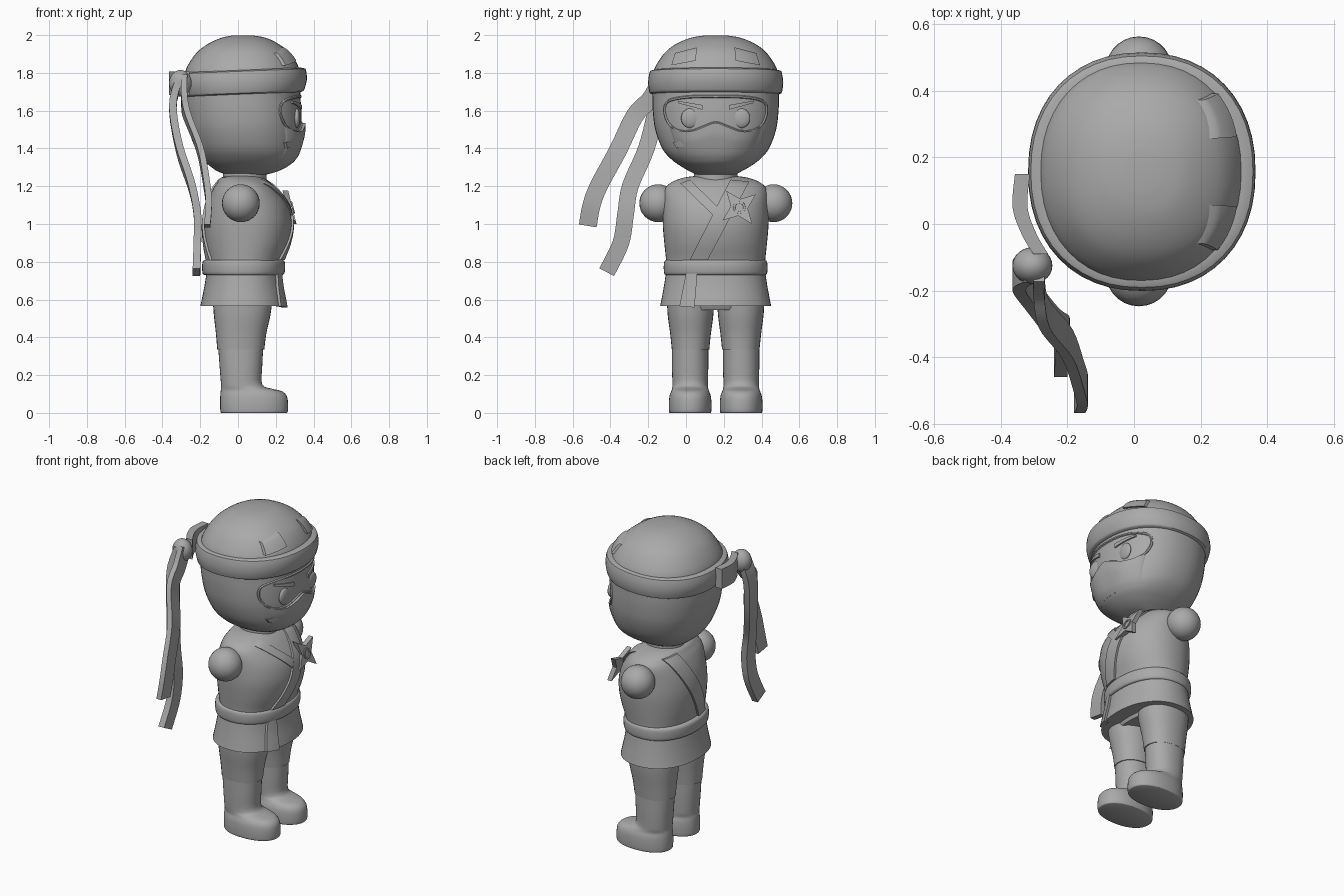
import bpy, bmesh, math
from mathutils import Vector

if "Cube" in bpy.data.objects:
    bpy.data.objects.remove(bpy.data.objects["Cube"])

CY = 0.157   # side-to-side middle of the body, which faces +x
grey = bpy.data.materials.new("plain_grey")
grey.diffuse_color = (0.4, 0.4, 0.4, 1)
grey.use_nodes = True
grey.node_tree.nodes["Principled BSDF"].inputs["Base Color"].default_value = grey.diffuse_color


def finish(name, bm, angle=40):
    bmesh.ops.recalc_face_normals(bm, faces=bm.faces)
    me = bpy.data.meshes.new(name)
    bm.to_mesh(me)
    bm.free()
    ob = bpy.data.objects.new(name, me)
    bpy.context.collection.objects.link(ob)
    me.materials.append(grey)
    bpy.ops.object.select_all(action='DESELECT')
    ob.select_set(True)
    bpy.context.view_layer.objects.active = ob
    bpy.ops.object.shade_smooth_by_angle(angle=math.radians(angle))


def smooth_path(pts, steps=5, closed=False):
    """Catmull-Rom resampling of tuples of any length."""
    n, out = len(pts), []
    for i in range(n if closed else n - 1):
        ids = [(i + k) % n if closed else min(max(i + k, 0), n - 1) for k in (-1, 0, 1, 2)]
        p = [Vector(pts[k]) for k in ids]
        for t in [s / steps for s in range(steps)]:
            out.append(0.5 * (2 * p[1] + (p[2] - p[0]) * t
                              + (2 * p[0] - 5 * p[1] + 4 * p[2] - p[3]) * t * t
                              + (3 * p[1] - p[0] - 3 * p[2] + p[3]) * t ** 3))
    return out if closed else out + [Vector(pts[-1])]


def skin(bm, rings, closed=False):
    n, m = len(rings), len(rings[0])
    for i in range(n if closed else n - 1):
        a, b = rings[i], rings[(i + 1) % n]
        for j in range(m):
            bm.faces.new((a[j], a[(j + 1) % m], b[(j + 1) % m], b[j]))
    if not closed:
        bm.faces.new(rings[0])
        bm.faces.new(rings[-1])


def loft(name, rings, power=2.2, steps=4, cy=CY, tilt=0, seg=48):
    """Stack of rounded sections: (z, back x, front x, half width)."""
    bm, out = bmesh.new(), []
    for z, x0, x1, hy in smooth_path(rings, steps):
        ring = []
        for k in range(seg):
            c, s = math.cos(2 * math.pi * k / seg), math.sin(2 * math.pi * k / seg)
            px = math.copysign(abs(c) ** (2 / power), c)
            py = math.copysign(abs(s) ** (2 / power), s)
            x = (x0 + x1) / 2 + (x1 - x0) / 2 * px
            ring.append(bm.verts.new((x, cy + hy * py, z + tilt * x)))
        out.append(ring)
    skin(bm, out)
    finish(name, bm)


def surface(rings, y, z, side=1, power=2.2):
    """x of a lofted body's front (side 1) or back (side -1)."""
    pts = smooth_path(rings, 4)
    p = pts[0] if z < pts[0][0] else pts[-1]
    for a, b in zip(pts, pts[1:]):
        if a[0] <= z <= b[0]:
            p = a.lerp(b, (z - a[0]) / max(b[0] - a[0], 1e-6))
            break
    d = min(abs(y - CY) / p[3], 0.985)
    return (p[1] + p[2]) / 2 + side * (p[2] - p[1]) / 2 * (1 - d ** power) ** (1 / power)


def patch(name, rings, where, lift, nu=12, nv=8, side=1, depth=0.03):
    """Raised cloth following a body; where(u, v) -> (y, z)."""
    bm, grid = bmesh.new(), []
    for u in [i / nu for i in range(nu + 1)]:
        grid.append([])
        for v in [j / nv for j in range(nv + 1)]:
            y, z = where(u, v)
            h = lift(u, v) if callable(lift) else lift
            grid[-1].append(bm.verts.new((surface(rings, y, z, side) + side * h, y, z)))
    faces = [bm.faces.new((grid[i][j], grid[i + 1][j], grid[i + 1][j + 1], grid[i][j + 1]))
             for i in range(nu) for j in range(nv)]
    ext = bmesh.ops.extrude_face_region(bm, geom=faces, use_keep_orig=True)["geom"]
    bmesh.ops.translate(bm, vec=(-side * depth, 0, 0),
                        verts=[g for g in ext if isinstance(g, bmesh.types.BMVert)])
    finish(name, bm)


def quad(a, b, c, d):
    """Bilinear map over four (y, z) corners."""
    a, b, c, d = map(Vector, (a, b, c, d))
    return lambda u, v: a.lerp(b, u).lerp(d.lerp(c, u), v)


def ribbon(name, path, w, t):
    pts, bm, out = smooth_path(path, 5), bmesh.new(), []
    for i, p in enumerate(pts):
        d = pts[min(i + 1, len(pts) - 1)] - pts[max(i - 1, 0)]
        side = Vector((0, -d.z, d.y)).normalized() * w / 2
        thick = Vector((t / 2, 0, 0))
        out.append([bm.verts.new(p + q) for q in
                    (side + thick, thick - side, -side - thick, side - thick)])
    skin(bm, out)
    finish(name, bm)


def ball(name, loc, scale):
    bm = bmesh.new()
    bmesh.ops.create_uvsphere(bm, u_segments=28, v_segments=16, radius=1)
    bmesh.ops.scale(bm, vec=scale, verts=bm.verts)
    bmesh.ops.translate(bm, vec=loc, verts=bm.verts)
    finish(name, bm)


# head with hood, and headband
head = [(1.26, -.05, .14, .10), (1.275, -.10, .20, .13), (1.30, -.14, .255, .175),
        (1.34, -.185, .305, .232), (1.40, -.225, .325, .283), (1.50, -.262, .335, .32),
        (1.60, -.28, .335, .333), (1.68, -.285, .33, .335), (1.75, -.285, .33, .335),
        (1.82, -.275, .325, .325), (1.90, -.225, .28, .275), (1.95, -.165, .22, .215),
        (1.985, -.09, .15, .135), (1.998, -.03, .08, .06)]
loft("head", head)
loft("headband", [(1.685, -.285, .33, .33), (1.69, -.30, .345, .345), (1.70, -.305, .352, .352),
                  (1.75, -.318, .365, .358), (1.80, -.312, .36, .35), (1.81, -.305, .352, .343),
                  (1.815, -.28, .33, .32)], steps=2, tilt=0.04)

# face: eye opening rim and mask
lower = [(-.25, 1.535), (-.20, 1.495), (-.13, 1.49), (-.06, 1.515), (0, 1.535),
         (.06, 1.515), (.13, 1.49), (.20, 1.495), (.25, 1.535)]
upper = [(.27, 1.60), (.25, 1.65), (.15, 1.672), (0, 1.675), (-.15, 1.672), (-.25, 1.65), (-.27, 1.60)]
path = [Vector((surface(head, CY + p[0], p[1]), CY + p[0], p[1]))
        for p in smooth_path(lower + upper, 4, True)]
bm, rim = bmesh.new(), []
for i, p in enumerate(path):
    d = (path[(i + 1) % len(path)] - path[i - 1]).normalized()
    s = d.cross(Vector((1, 0, 0))).normalized()
    rim.append([bm.verts.new(p + 0.008 * (math.cos(a) * s + math.sin(a) * s.cross(d)))
                for a in [k * math.pi / 3 for k in range(6)]])
skin(bm, rim, True)
finish("eye_opening_rim", bm)
top_edge = smooth_path(lower, 3)


def mask_at(u, v):
    e = top_edge[round(u * 24)]
    return CY + e[0] * (0.75 + 0.25 * v), 1.335 + (e[1] - 1.335) * v


patch("mask", head, mask_at,
      lambda u, v: 0.022 * (1 - (2 * u - 1) ** 4) * min(1, 1.4 * v), nu=24, nv=10)

# eyes, brows and hood plates
for s, tag in ((-1, "right"), (1, "left")):
    y = CY + s * .133
    ball(tag + "_eye", (surface(head, y, 1.56) - .005, y, 1.56), (.018, .05, .052))
    patch(tag + "_brow", head, quad((CY + s * .07, 1.605), (CY + s * .20, 1.64),
          (CY + s * .20, 1.652), (CY + s * .07, 1.63)), .009, nu=8, nv=2)
    patch(tag + "_hood_plate", head, quad((CY + s * .105, 1.865), (CY + s * .235, 1.84),
          (CY + s * .215, 1.905), (CY + s * .10, 1.935)), .018, nu=6, nv=5)
patch("cheek_stripe", head, quad((-.07, 1.43), (0, 1.445), (0, 1.415), (-.05, 1.40)), .012, nu=4, nv=3)

# headband knot and tails
ball("knot", (-.305, -.125, 1.745), (.06, .055, .07))
ribbon("knot_wrap", [(-.335, .15, 1.745), (-.342, .05, 1.745), (-.315, -.03, 1.745),
                     (-.28, -.09, 1.745)], .125, .045)
ribbon("long_tail", [(-.285, -.13, 1.77), (-.285, -.185, 1.665), (-.27, -.27, 1.575),
                     (-.20, -.36, 1.39), (-.165, -.46, 1.205), (-.155, -.50, 1.10),
                     (-.163, -.52, .99)], .095, .033)
ribbon("short_tail", [(-.31, -.13, 1.77), (-.345, -.155, 1.62), (-.31, -.21, 1.40),
                      (-.245, -.295, 1.20), (-.215, -.32, 1.05), (-.215, -.345, .90),
                      (-.22, -.42, .745)], .088, .04)

# neck and torso with crossed cloth
loft("neck", [(1.20, -.08, .15, .115), (1.25, -.08, .15, .115), (1.30, -.08, .15, .115)], 2)
torso = [(.70, -.15, .22, .26), (.80, -.16, .235, .262), (.90, -.175, .27, .272),
         (1.0, -.18, .285, .28), (1.1, -.165, .265, .278), (1.18, -.135, .21, .272),
         (1.22, -.11, .17, .235), (1.245, -.09, .13, .17), (1.255, -.05, .10, .10)]
loft("torso", torso)
for side, tag in ((1, "front"), (-1, "back")):
    patch("strap_" + tag, torso, quad((.335, 1.225), (.235, 1.235), (.02, .81), (.115, .81)),
          .012, nu=5, nv=16, side=side)
patch("lapel", torso, quad((-.03, 1.215), (.02, 1.235), (.20, 1.06), (.165, 1.025)), .01, nu=4, nv=10)

# shoulder balls
for y, tag in ((-.147, "right"), (.463, "left")):
    ball(tag + "_shoulder", (.015, y, 1.11), (.1, .1, .1))

# throwing star with a centre ring, leaning back at the top
sx, sy, sz = .288, .282, 1.088


def star_point(bm, r, a, h):
    y, z = r * math.cos(a), r * math.sin(a)
    return bm.verts.new((sx + h - .25 * z, sy + y, sz + z))


bm = bmesh.new()
skin(bm, [[star_point(bm, .045 if i % 2 else .112, math.radians(38 + 45 * i), h)
           for i in range(8)] for h in (0, -.03)])
finish("throwing_star", bm, 20)
bm = bmesh.new()
skin(bm, [[star_point(bm, r, math.pi * i / 10, h) for r, h in
           ((.02, -.01), (.034, -.01), (.032, .006), (.022, .006))] for i in range(20)], True)
finish("star_ring", bm)

# belt, skirt and hips
loft("belt", [(.73, -.175, .232, .262), (.737, -.187, .245, .272), (.77, -.19, .25, .275),
              (.80, -.187, .247, .272), (.81, -.175, .235, .262)], steps=3)
skirt = [(.565, -.20, .262, .294), (.60, -.192, .255, .287), (.67, -.178, .24, .274),
         (.75, -.165, .23, .262)]
loft("skirt", skirt)
patch("skirt_flap", skirt, quad((-.035, .565), (.045, .558), (.06, .74), (0, .74)), .013, nu=4, nv=6)
loft("hips", [(.545, -.115, .165, .235), (.58, -.13, .18, .25), (.64, -.135, .185, .255)])

# legs: trousers over boots
for s, tag in ((-1, "right"), (1, "left")):
    loft(tag + "_trouser", [(.335, -.11, .139, .099), (.42, -.117, .15, .108),
                            (.52, -.128, .172, .121), (.62, -.135, .185, .126)],
         cy=CY + s * .133, seg=32)
    loft(tag + "_boot", [(0, -.088, .258, .108), (.008, -.093, .264, .112), (.05, -.095, .265, .113),
                         (.09, -.094, .258, .109), (.115, -.092, .232, .10), (.128, -.09, .18, .096),
                         (.15, -.09, .128, .094), (.24, -.097, .128, .096), (.35, -.105, .134, .096)],
         cy=CY + s * .135, steps=3, seg=36)
